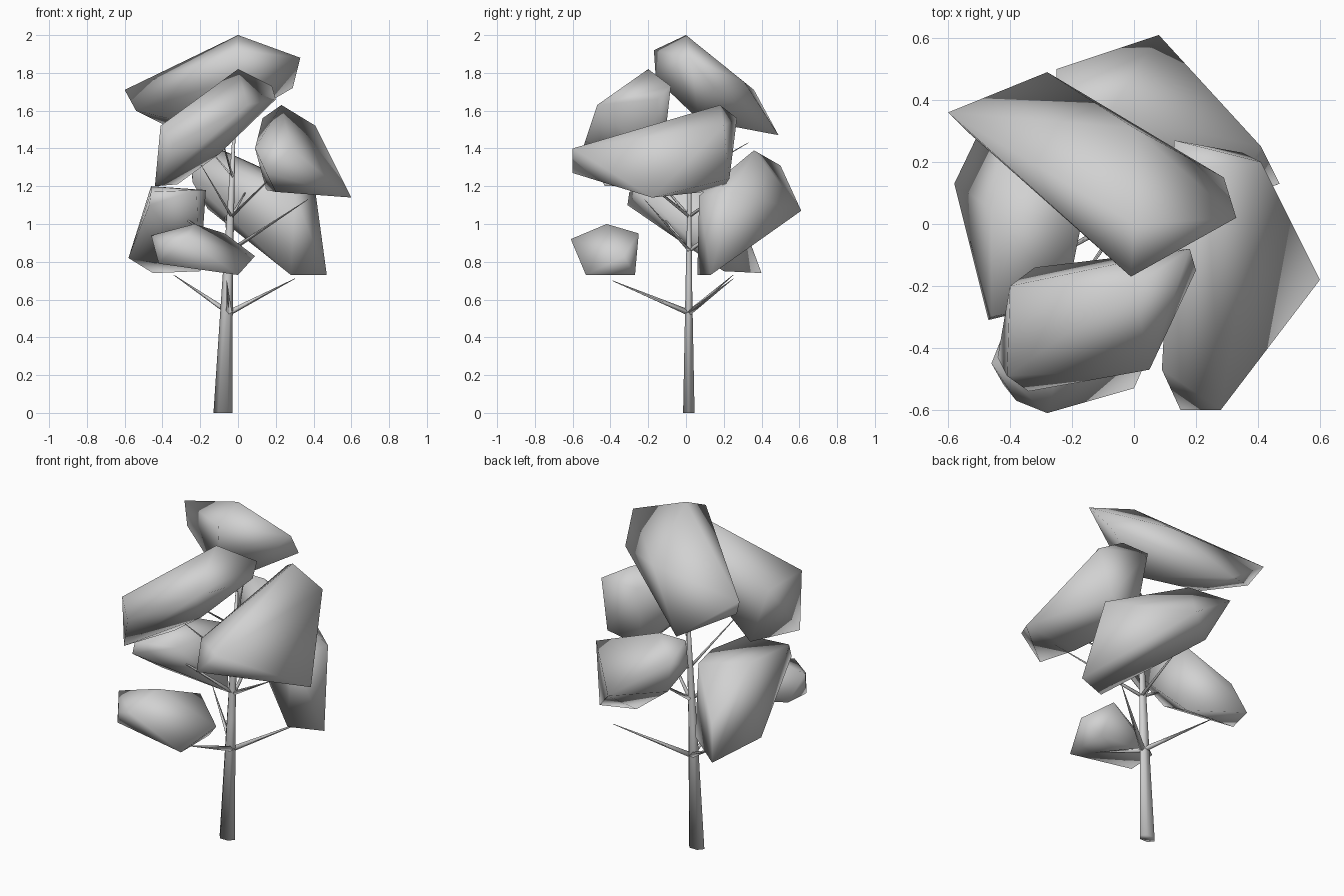
import bpy
import bmesh
import math
from mathutils import Vector

old_cube = bpy.data.objects.get("Cube")
if old_cube:
    bpy.data.objects.remove(old_cube, do_unlink=True)

# One plain grey for the whole tree
GREY = (0.64, 0.64, 0.64, 1.0)
grey = bpy.data.materials.new("light_grey")
grey.use_nodes = True
grey.diffuse_color = GREY
grey.node_tree.nodes["Principled BSDF"].inputs["Base Color"].default_value = GREY


def finish(name, bm):
    """Turn a bmesh into a softly shaded grey object."""
    bmesh.ops.recalc_face_normals(bm, faces=bm.faces[:])
    for face in bm.faces:
        face.smooth = True
    mesh = bpy.data.meshes.new(name)
    bm.to_mesh(mesh)
    bm.free()
    mesh.materials.append(grey)
    bpy.context.collection.objects.link(bpy.data.objects.new(name, mesh))


def foliage(name, *corners):
    """Leaf clump: the convex skin around a few corner points."""
    bm = bmesh.new()
    for corner in corners:
        bm.verts.new(corner)
    hull = bmesh.ops.convex_hull(bm, input=bm.verts[:])
    inside = [v for v in hull["geom_interior"] if isinstance(v, bmesh.types.BMVert)]
    bmesh.ops.delete(bm, geom=inside, context="VERTS")
    finish(name, bm)


def limb(name, rings, sides, flatten=1.0):
    """Tapered limb skinned through rings of (centre, radius)."""
    bm = bmesh.new()
    start, end = Vector(rings[0][0]), Vector(rings[-1][0])
    axis = (end - start).normalized()
    across = Vector((1, 0, 0)) if abs(axis.z) > 0.9 else axis.cross(Vector((0, 0, 1))).normalized()
    other = axis.cross(across).normalized()
    loops = []
    for centre, radius in rings:
        loop = []
        for i in range(sides):
            a = math.tau * i / sides
            offset = across * math.cos(a) + other * math.sin(a) * flatten
            loop.append(bm.verts.new(Vector(centre) + offset * radius))
        loops.append(loop)
    for low, high in zip(loops, loops[1:]):
        for i in range(sides):
            j = (i + 1) % sides
            bm.faces.new((low[i], low[j], high[j], high[i]))
    bm.faces.new(loops[0][::-1])
    bm.faces.new(loops[-1])
    finish(name, bm)


# Leaning, tapering trunk
limb("trunk", [((-0.08, 0.015, 0), 0.05), ((-0.055, 0.015, 0.7), 0.028),
               ((-0.038, 0.018, 1.1), 0.018), ((-0.022, 0.02, 1.46), 0.008)], 6, 0.7)

# Thin branches in tiers, each rising from the trunk to a pointed tip
tiers = {
    0.53: [(0.30, 0.25, 0.71), (-0.34, 0.25, 0.73), (-0.06, -0.39, 0.70)],
    0.86: [(0.37, -0.22, 1.13), (-0.38, -0.17, 1.1), (-0.08, 0.4, 1.12)],
    1.04: [(0.25, -0.33, 1.32), (-0.2, -0.22, 1.32), (0.08, 0.3, 1.24)],
    1.25: [(-0.18, 0.33, 1.43), (-0.1, -0.3, 1.5)],
}
for level, (height, tips) in enumerate(tiers.items(), 1):
    root = (-0.06 + 0.025 * height, 0.017, height)
    for number, tip in enumerate(tips, 1):
        limb(f"branch_tier_{level}_{number}",
             [(root, 0.022 - 0.012 * height), (tip, 0.0015)], 4)

# Crown clump, long slab tilting down to the rear
foliage("crown_foliage",
        (0, 0, 2), (-0.01, -0.17, 1.92), (-0.01, -0.16, 1.77), (0.33, 0.02, 1.88),
        (0.29, 0.15, 1.72), (0, 0.07, 1.55), (-0.6, 0.36, 1.71), (-0.54, 0.3, 1.6),
        (-0.33, 0.16, 1.55), (-0.28, 0.49, 1.47), (0, 0.31, 1.75))

# Upper front clump
foliage("upper_front_foliage",
        (0, -0.2, 1.82), (0.18, -0.08, 1.73), (0.2, -0.15, 1.66), (0.05, -0.47, 1.63),
        (-0.4, -0.2, 1.51), (-0.41, -0.49, 1.52), (-0.34, -0.54, 1.42),
        (-0.44, -0.43, 1.2), (-0.32, -0.14, 1.21), (-0.1, -0.2, 1.37))

# Large side clump
foliage("left_side_foliage",
        (0.23, 0.18, 1.63), (0.13, 0.27, 1.56), (0.41, 0.2, 1.52), (0.6, -0.18, 1.14),
        (0.28, -0.6, 1.4), (0.15, -0.6, 1.27), (0.09, -0.47, 1.4), (0.15, 0.19, 1.18),
        (0.2, -0.25, 1.17), (0.35, 0.23, 1.24))

# Rear clump, hanging down toward one side
foliage("rear_foliage",
        (-0.25, 0.36, 1.39), (-0.08, 0.36, 1.39), (-0.25, 0.5, 1.31), (0.08, 0.61, 1.07),
        (0.47, 0.13, 0.73), (0.28, 0.06, 0.73), (0.41, 0.25, 1.17), (0.3, 0.07, 1.15),
        (-0.16, 0.4, 1.08), (-0.24, 0.32, 1.22))

# Opposite side clump
foliage("right_side_foliage",
        (-0.46, -0.3, 1.17), (-0.47, -0.31, 1.1), (-0.22, -0.25, 1.18), (-0.17, 0, 1.18),
        (-0.46, 0.05, 1.2), (-0.58, 0.13, 0.82), (-0.45, 0.4, 0.74), (-0.2, 0.2, 0.75),
        (-0.2, 0.17, 1.17), (-0.4, 0.33, 0.93))

# Small low front clump
foliage("low_front_foliage",
        (-0.23, -0.42, 1), (-0.46, -0.45, 0.94), (-0.28, -0.61, 0.92), (-0.07, -0.25, 0.95),
        (0, -0.53, 0.73), (0.09, -0.33, 0.83), (0, -0.27, 0.73), (-0.42, -0.35, 0.8),
        (-0.38, -0.57, 0.88), (-0.42, -0.52, 0.79))
